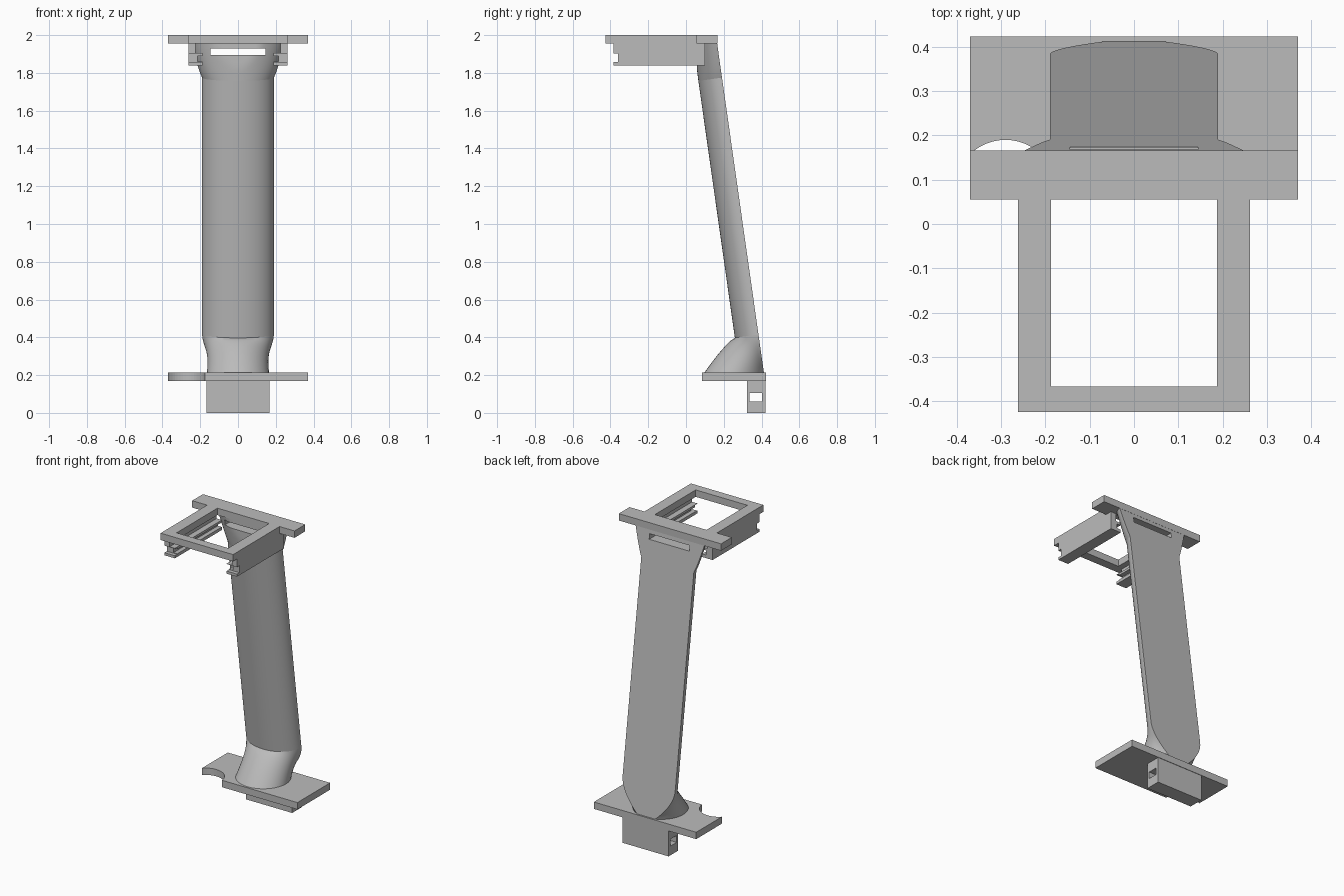
import bpy, bmesh, math
from mathutils import Vector

cube = bpy.data.objects.get("Cube")
if cube:
    bpy.data.objects.remove(cube, do_unlink=True)

grey = bpy.data.materials.new("plain_grey")
grey.use_nodes = True
grey.diffuse_color = (0.5, 0.5, 0.5, 1)
grey.node_tree.nodes["Principled BSDF"].inputs["Base Color"].default_value = (0.5, 0.5, 0.5, 1)

LEAN = 0.142   # how far the column moves back per unit of drop
N = 32         # segments round the curved front


def finish(name, bm, smooth=False):
    bmesh.ops.recalc_face_normals(bm, faces=bm.faces)
    mesh = bpy.data.meshes.new(name)
    bm.to_mesh(mesh)
    bm.free()
    obj = bpy.data.objects.new(name, mesh)
    bpy.context.collection.objects.link(obj)
    mesh.materials.append(grey)
    if smooth:
        bpy.ops.object.select_all(action='DESELECT')
        obj.select_set(True)
        bpy.context.view_layer.objects.active = obj
        bpy.ops.object.shade_smooth_by_angle(angle=math.radians(35))
    return obj


def prism(name, points, axis, low, high):
    """Extrude a closed outline along z, or an (x, z) outline along y."""
    bm = bmesh.new()
    verts = [bm.verts.new((a, b, low) if axis == 'z' else (a, low, b)) for a, b in points]
    face = bm.faces.new(verts)
    out = bmesh.ops.extrude_face_region(bm, geom=[face])
    step = Vector((0, 0, high - low)) if axis == 'z' else Vector((0, high - low, 0))
    bmesh.ops.translate(bm, vec=step, verts=[v for v in out["geom"] if isinstance(v, bmesh.types.BMVert)])
    return finish(name, bm)


def box(name, x0, x1, y0, y1, z0, z1):
    return prism(name, [(x0, y0), (x1, y0), (x1, y1), (x0, y1)], 'z', z0, z1)


def cut(obj, cutter):
    mod = obj.modifiers.new("cut", 'BOOLEAN')
    mod.operation = 'DIFFERENCE'
    mod.solver = 'EXACT'
    mod.object = cutter
    cutter.hide_render = True
    cutter.hide_set(True)
    cutter.display_type = 'WIRE'


def loft(name, rings):
    bm = bmesh.new()
    rows = [[bm.verts.new(p) for p in ring] for ring in rings]
    for low, high in zip(rows, rows[1:]):
        for i in range(len(low)):
            j = (i + 1) % len(low)
            bm.faces.new((low[i], low[j], high[j], high[i]))
    bm.faces.new(rows[0])
    bm.faces.new(rows[-1])
    return finish(name, bm, True)


def back_y(z):
    return 0.165 + LEAN * (1.955 - z)


def d_ring(z, half_width, depth=0.125, tilt=LEAN, front_limit=-1):
    """Half ellipse with its flat side on the leaning back plane."""
    ring = []
    for i in range(N + 1):
        a = math.pi * i / N
        d = depth * math.sin(a)
        ring.append(Vector((-half_width * math.cos(a), max(back_y(z) - d, front_limit), z - tilt * d)))
    return ring


# Leaning column
loft("column", [d_ring(0.415, 0.19), d_ring(1.775, 0.19)])

# Flared head, cut flat under the top plate, with a slot through it
head = []
for k in range(9):
    t = k / 8
    head.append(d_ring(1.775 + 0.185 * t, 0.19 + 0.06 * t ** 0.85, 0.125, LEAN * (1 - t), 0.057))
top_flare = loft("top_flare", head)
cut(top_flare, box("slot_cutter", -0.145, 0.145, -0.1, 0.4, 1.895, 1.93))

# Rounded foot blending the column into a circle on the base plate
top_ring = d_ring(0.415, 0.19)
radius, centre, floor = 0.165, 0.26, 0.21
reach = math.acos((back_y(floor) - centre) / radius)
foot = []
for k in range(13):
    t = k / 12
    ring = []
    for i, p in enumerate(top_ring):
        a = reach + (2 * math.pi - 2 * reach) * i / N
        q = Vector((-radius * math.sin(a), centre + radius * math.cos(a), floor))
        front = math.sin(math.pi * i / N)
        b = t ** (1.8 - 1.0 * front)
        v = p.lerp(q, b)
        v.z = p.z + (floor - p.z) * t
        v.y = min(v.y, back_y(v.z))
        if i in (0, N):
            v.y = back_y(v.z)
        ring.append(v)
    foot.append(ring)
loft("base_flare", foot)

# Base plate with a round bite from the front corner
base_plate = box("base_plate", -0.37, 0.37, 0.085, 0.423, 0.168, 0.213)
bite = [(-0.29 + 0.115 * math.cos(math.tau * i / 48), 0.075 + 0.115 * math.sin(math.tau * i / 48))
        for i in range(48)]
cut(base_plate, prism("bite_cutter", bite, 'z', 0.1, 0.3))

# Plug under the base with a cross hole
plug = box("base_plug", -0.168, 0.166, 0.322, 0.42, 0, 0.17)
cut(plug, box("plug_hole_cutter", -0.3, 0.3, 0.337, 0.402, 0.06, 0.105))

# Top bar and open frame
box("top_bar", -0.37, 0.37, 0.055, 0.166, 1.955, 2)
top_frame = box("top_frame", -0.262, 0.262, -0.425, 0.056, 1.955, 2)
cut(top_frame, box("frame_cutter", -0.187, 0.187, -0.367, 0.2, 1.9, 2.1))

# Grooved rails under both sides of the frame
profile = [(0.262, 1.957), (0.225, 1.957), (0.225, 1.905), (0.187, 1.905), (0.187, 1.89),
           (0.215, 1.89), (0.215, 1.86), (0.187, 1.86), (0.187, 1.84), (0.262, 1.84)]
for side, sign in (("left", 1), ("right", -1)):
    rail = prism(side + "_rail", [(sign * x, z) for x, z in profile], 'y', -0.385, 0.1)
    cut(rail, box(side + "_notch_cutter", -0.4, 0.4, -0.5, -0.36, 1.857, 1.903))
